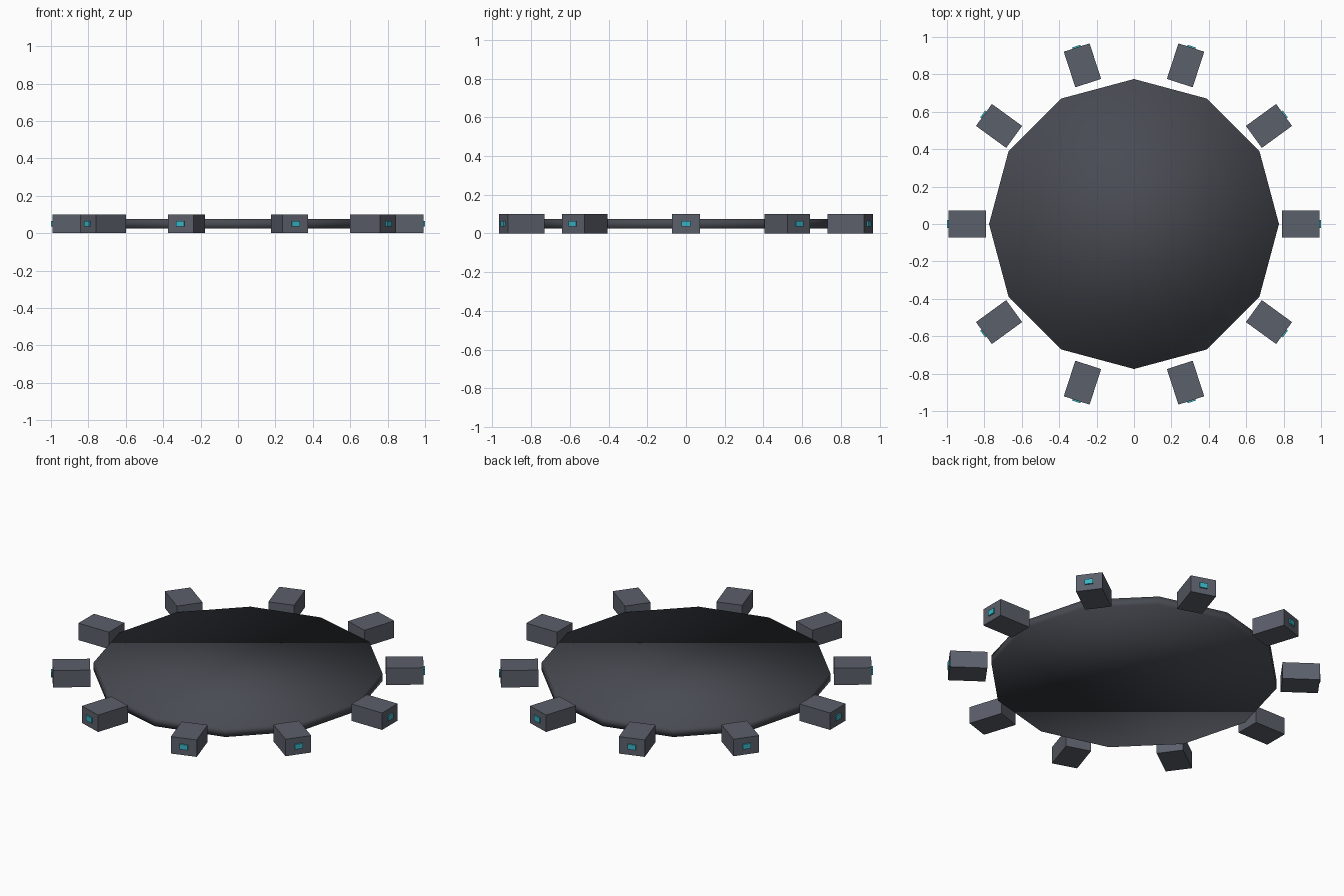
import bpy
import math
from mathutils import Matrix

if "Cube" in bpy.data.objects:
    bpy.data.objects.remove(bpy.data.objects["Cube"])


def material(name, rgb):
    m = bpy.data.materials.new(name)
    m.diffuse_color = (*rgb, 1)
    m.use_nodes = True
    m.node_tree.nodes["Principled BSDF"].inputs["Base Color"].default_value = m.diffuse_color
    return m


disc_mat = material("dark_grey", (0.065, 0.07, 0.085))
pod_mat = material("slate_grey", (0.105, 0.115, 0.145))
light_mat = material("teal", (0.04, 0.45, 0.55))


def box(name, size, radius, angle, mat):
    """Box centred at a radius from the middle, turned to face outward."""
    bpy.ops.mesh.primitive_cube_add(size=1)
    ob = bpy.context.object
    ob.name = name
    ob.data.transform(Matrix.Diagonal((*size, 1)))
    ob.location = (radius * math.cos(angle), radius * math.sin(angle), 0.05)
    ob.rotation_euler.z = angle
    ob.data.materials.append(mat)
    return ob


# Twelve-sided central plate, smooth shaded throughout
bpy.ops.mesh.primitive_cylinder_add(vertices=12, radius=0.775, depth=0.05,
                                    location=(0, 0, 0.05))
plate = bpy.context.object
plate.name = "central_plate"
plate.data.materials.append(disc_mat)
bpy.ops.object.shade_smooth()

# Ring of ten pods, each with a small light on its outer face
for i in range(10):
    a = math.radians(36 * i)
    box(f"pod_{i + 1}", (0.2, 0.145, 0.1), 0.892, a, pod_mat)
    box(f"pod_light_{i + 1}", (0.02, 0.045, 0.03), 0.99, a, light_mat)
